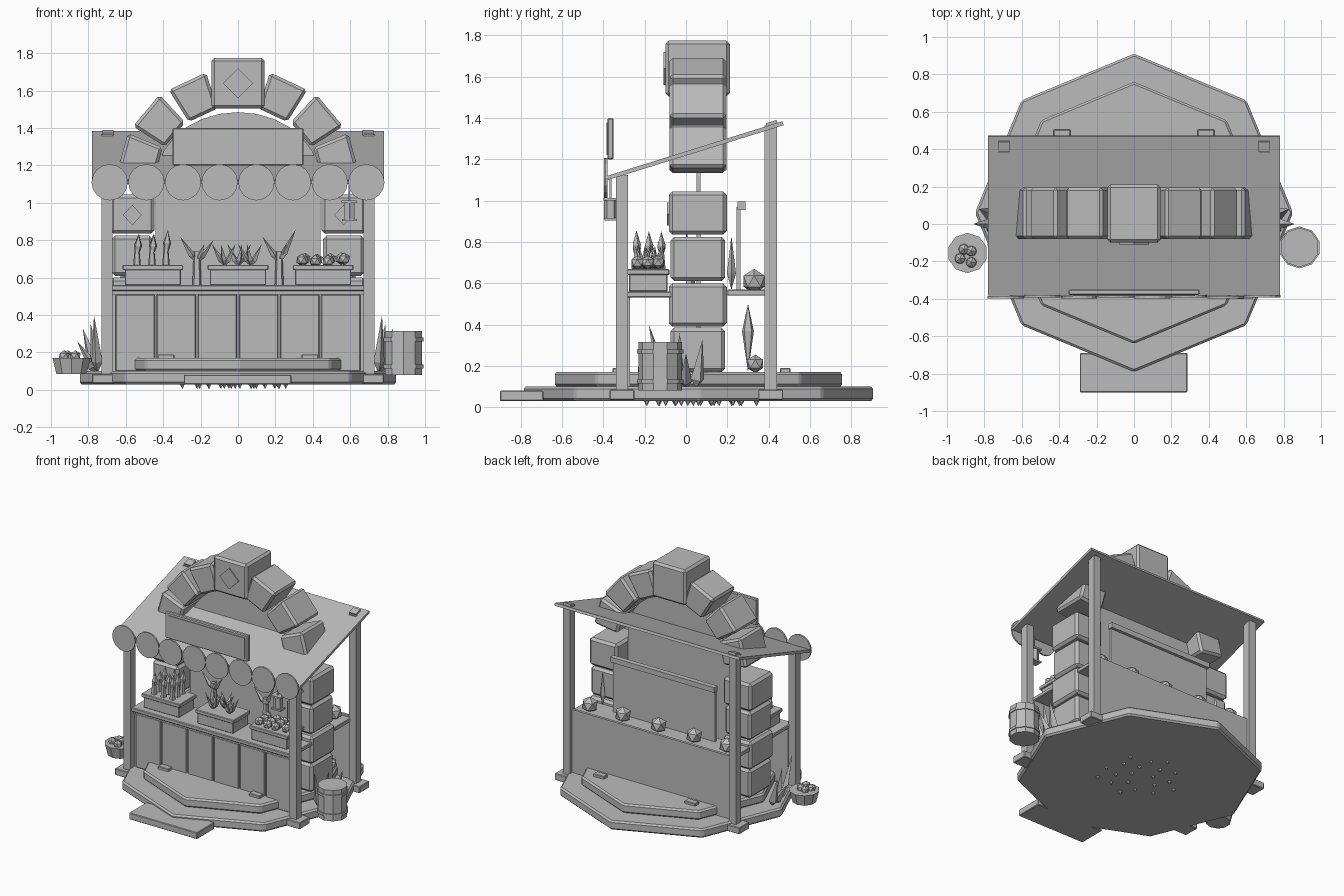
import bpy, bmesh, math, random
from mathutils import Matrix, Vector

if "Cube" in bpy.data.objects:
    bpy.data.objects.remove(bpy.data.objects["Cube"])

random.seed(4)
stone_grey = bpy.data.materials.new("plain_grey")
stone_grey.diffuse_color = (0.5, 0.5, 0.5, 1)
stone_grey.use_nodes = True
stone_grey.node_tree.nodes["Principled BSDF"].inputs["Base Color"].default_value = stone_grey.diffuse_color


def finish(name, bm, bevel=0.0, smooth=False):
    bmesh.ops.recalc_face_normals(bm, faces=bm.faces[:])
    me = bpy.data.meshes.new(name)
    bm.to_mesh(me)
    bm.free()
    me.materials.append(stone_grey)
    ob = bpy.data.objects.new(name, me)
    bpy.context.collection.objects.link(ob)
    if bevel:
        m = ob.modifiers.new("chamfer", 'BEVEL')
        m.width, m.segments = bevel, 1
    return ob


def box(name, x, y, z, bevel=0.0):
    """Box from (min, max) ranges."""
    bm = bmesh.new()
    c = Vector([(r[0] + r[1]) / 2 for r in (x, y, z)])
    s = [r[1] - r[0] for r in (x, y, z)]
    bmesh.ops.create_cube(bm, size=1, matrix=Matrix.Translation(c) @ Matrix.Diagonal((*s, 1)))
    return finish(name, bm, bevel)


def drum(name, loc, r1, r2, z0, z1, sides, bevel=0.0, turn=0.0):
    """Upright tapered cylinder."""
    bm = bmesh.new()
    mat = Matrix.Translation((loc[0], loc[1], (z0 + z1) / 2)) @ Matrix.Rotation(turn, 4, 'Z')
    bmesh.ops.create_cone(bm, cap_ends=True, segments=sides, radius1=r1, radius2=r2,
                          depth=z1 - z0, matrix=mat)
    return finish(name, bm, bevel)


def extrude_xz(name, pts, y0, y1, bevel=0.0):
    """Extrude an x-z outline along y."""
    bm = bmesh.new()
    f = bm.faces.new([bm.verts.new((x, y0, z)) for x, z in pts])
    ret = bmesh.ops.extrude_face_region(bm, geom=[f])
    vs = [v for v in ret['geom'] if isinstance(v, bmesh.types.BMVert)]
    bmesh.ops.translate(bm, vec=(0, y1 - y0, 0), verts=vs)
    return finish(name, bm, bevel)


def spike(name, base, tip, r, sides=4, waist=0.3):
    """Pointed shard, widest at the waist fraction of its length."""
    a, b = Vector(base), Vector(tip)
    q = (b - a).to_track_quat('Z', 'Y')
    bm = bmesh.new()
    ring = []
    for i in range(sides):
        t = math.tau * i / sides
        ring.append(bm.verts.new(a.lerp(b, waist) + q @ Vector((r * math.cos(t), r * math.sin(t), 0))))
    lo, hi = bm.verts.new(a), bm.verts.new(b)
    for i in range(sides):
        j = (i + 1) % sides
        bm.faces.new((ring[i], ring[j], hi))
        bm.faces.new((ring[j], ring[i], lo))
    return finish(name, bm)


def pebble(name, loc, r):
    bm = bmesh.new()
    bmesh.ops.create_icosphere(bm, subdivisions=1, radius=r, matrix=Matrix.Translation(loc))
    return finish(name, bm)


# Stepped octagonal platform
drum("lower_platform", (0, 0.06), 0.85, 0.85, 0.03, 0.10, 8, 0.012)
drum("upper_platform", (0, 0.06), 0.70, 0.70, 0.10, 0.17, 8, 0.012)
box("front_step", (-0.29, 0.285), (-0.90, -0.69), (0.03, 0.08), 0.004)
for s in (-1, 1):
    for y in (-0.33, 0.48):
        box("platform_block", (s * 0.385 - 0.045, s * 0.385 + 0.045), (y - 0.025, y + 0.025), (0.165, 0.19), 0.004)

# Posts and their feet
for s in (-1, 1):
    for y, top in ((-0.31, 1.125), (0.41, 1.365)):
        box("post", (s * 0.70 - 0.03, s * 0.70 + 0.03), (y - 0.03, y + 0.03), (0.08, top))
        box("post_foot", (s * 0.72 - 0.06, s * 0.72 + 0.06), (y - 0.06, y + 0.06), (0.035, 0.085), 0.004)

# Sloping roof and its clips
slope = math.atan2(0.265, 0.85)


def on_roof(name, x, y, size, lift):
    z = 1.11 + (y + 0.38) / 0.85 * 0.265 + lift
    bm = bmesh.new()
    bmesh.ops.create_cube(bm, size=1, matrix=Matrix.Translation((x, y, z))
                          @ Matrix.Rotation(slope, 4, 'X') @ Matrix.Diagonal((*size, 1)))
    return finish(name, bm)


on_roof("roof", 0, 0.045, (1.56, 0.89, 0.02), 0)
for s in (-1, 1):
    on_roof("roof_clip", s * 0.695, 0.415, (0.06, 0.055, 0.02), 0.015)

# Scalloped valance
for i in range(8):
    cx = -0.686 + i * 0.196
    extrude_xz("valance_disc", [(cx + 0.097 * math.cos(math.tau * k / 16), 1.11 + 0.097 * math.sin(math.tau * k / 16))
                                for k in range(16)], -0.398 + 0.006 * (i % 2), -0.386 + 0.006 * (i % 2))

# Sign board with raised rim
box("sign_board", (-0.35, 0.35), (-0.38, -0.35), (1.20, 1.40), 0.006)
box("sign_face", (-0.325, 0.325), (-0.385, -0.379), (1.222, 1.378))

# Stone columns
for s in (-1, 1):
    for i, (z0, z1) in enumerate(((0.17, 0.385), (0.39, 0.60), (0.61, 0.825), (0.835, 1.045))):
        d = 0.008 * (i % 2)
        box("column_stone", (s * 0.565 - 0.11 - d, s * 0.565 + 0.11 + d), (-0.075 - d, 0.19 + d), (z0, z1), 0.018)
    extrude_xz("column_diamond", [(s * 0.565 + a * 0.05, 0.935 + b * 0.055)
                                  for a, b in ((1, 0), (0, 1), (-1, 0), (0, -1))], -0.092, -0.08)

# Arch stones and keystone
for s in (-1, 1):
    for deg in (25, 50, 75):
        a = math.radians(deg)
        cx, cz = 0.54 * math.sin(a), 1.112 + 0.494 * math.cos(a)
        pts = []
        for t, r in ((-0.11, 0.10), (0.11, 0.10), (0.085, -0.10), (-0.085, -0.10)):
            pts.append((s * (cx + t * math.cos(a) + r * math.sin(a)), cz - t * math.sin(a) + r * math.cos(a)))
        extrude_xz("arch_stone", pts, -0.08, 0.195, 0.016)
box("keystone", (-0.142, 0.142), (-0.10, 0.212), (1.505, 1.775), 0.016)
extrude_xz("keystone_diamond", [(0.08, 1.64), (0, 1.72), (-0.08, 1.64), (0, 1.56)], -0.109, -0.10)

# Round-topped panel between the columns
arc = [(0.44 * math.cos(math.pi * k / 14), 1.12 + 0.365 * math.sin(math.pi * k / 14)) for k in range(15)]
extrude_xz("arched_panel", arc + [(-0.44, 0.17), (0.44, 0.17)], 0.05, 0.07)

# Counter: planks, rail and top
box("counter_back_board", (-0.67, 0.67), (-0.285, -0.27), (0.10, 0.53))
for i in range(6):
    x = -0.66 + i * 0.22
    box("counter_plank", (x + 0.005, x + 0.215), (-0.30, -0.28), (0.10, 0.51), 0.005)
box("counter_rail", (-0.67, 0.67), (-0.305, -0.27), (0.51, 0.53))
box("counter_top", (-0.675, 0.675), (-0.325, -0.065), (0.53, 0.56), 0.005)

# Crates with rims
for cx in (-0.455, 0, 0.455):
    box("crate", (cx - 0.15, cx + 0.15), (-0.275, -0.09), (0.56, 0.645), 0.004)
    box("crate_rim", (cx - 0.162, cx + 0.162), (-0.285, -0.08), (0.64, 0.668), 0.004)

# Goods: upright bundles, spiky stars, round fruit
for x in (-0.54, -0.46, -0.385):
    for y in (-0.24, -0.18, -0.12):
        t = random.uniform(0.82, 0.86)
        spike("bundle_head", (x, y, 0.70), (x + 0.01, y, t), 0.022, 5, 0.55)
        drum("bundle_stem", (x, y), 0.022, 0.012, 0.66, 0.77, 5)
for cx, cy in ((-0.07, -0.2), (0.0, -0.15), (0.07, -0.2)):
    for k in range(5):
        a = math.tau * k / 5 + cx * 9
        spike("star_spike", (cx, cy, 0.66), (cx + 0.07 * math.cos(a), cy + 0.05 * math.sin(a), 0.78), 0.016)
for i in range(12):
    x, y = 0.35 + 0.07 * (i % 4), -0.235 + 0.05 * (i // 4)
    pebble("fruit", (x + random.uniform(-0.01, 0.01), y, 0.685 + random.uniform(0, 0.018)), 0.034)

# Rear wall, shelf and hanging board
box("rear_wall", (-0.68, 0.68), (0.395, 0.415), (0.10, 0.58))
box("rear_shelf", (-0.68, 0.68), (0.20, 0.395), (0.54, 0.57), 0.004)
box("hanging_board", (-0.43, 0.43), (0.245, 0.265), (0.57, 0.97))
box("hanging_board_rail", (-0.44, 0.44), (0.25, 0.288), (0.955, 0.995))

# Shelf goods: forked sprigs and rocks
for s in (-1, 1):
    x = s * 0.22
    drum("sprig_stem", (x, 0.02), 0.025, 0.018, 0.56, 0.74, 5)
    for dx, z in ((-0.09, 0.82), (0.09, 0.86 if s > 0 else 0.80), (0.04, 0.78)):
        spike("sprig_leaf", (x, 0.02, 0.68), (x + dx, 0.0, z), 0.018)
for x in (-0.58, -0.3, 0.0, 0.3, 0.58):
    pebble("shelf_rock", (x, 0.33, 0.61), 0.06)
for s in (-1, 1):
    spike("shelf_shard", (s * 0.55, 0.22, 0.57), (s * 0.55, 0.22, 0.83), 0.022)
    spike("stored_bundle", (s * 0.55, 0.30, 0.17), (s * 0.55, 0.30, 0.50), 0.03, 5, 0.6)
    pebble("stored_rock", (s * 0.55, 0.335, 0.21), 0.045)

# Lantern hanging at the front
drum("lantern", (0.595, -0.365), 0.033, 0.033, 0.91, 1.0, 6)
box("lantern_lid", (0.553, 0.637), (-0.40, -0.33), (1.0, 1.012))
box("lantern_base", (0.555, 0.635), (-0.395, -0.335), (0.903, 0.915))
box("lantern_hook", (0.59, 0.60), (-0.37, -0.36), (1.01, 1.11))

# Barrel and its hoops
drum("barrel", (0.885, -0.125), 0.105, 0.105, 0.08, 0.315, 10)
for z in (0.115, 0.26):
    drum("barrel_hoop", (0.885, -0.125), 0.112, 0.112, z, z + 0.02, 10)

# Basket of fruit
drum("basket", (-0.89, -0.155), 0.085, 0.107, 0.085, 0.17, 10)
for dx, dy in ((-0.04, -0.02), (0.02, -0.04), (0.02, 0.02), (-0.02, 0.03)):
    pebble("basket_fruit", (-0.89 + dx, -0.165 + dy, 0.18), 0.032)

# Shards beside the stall
for s in (-1, 1):
    for x, y, tx, ty, h, r in ((0.75, -0.1, 0.77, -0.18, 0.40, 0.03), (0.75, 0.0, 0.86, 0.0, 0.26, 0.03),
                               (0.76, 0.05, 0.83, 0.08, 0.33, 0.035), (0.75, -0.04, 0.79, -0.03, 0.36, 0.03)):
        spike("side_shard", (s * x, y, 0.09), (s * tx, ty, h), r, 4, 0.2)

# Small studs under the platform
for i in range(20):
    a, d = i * 2.4, 0.07 * math.sqrt(i + 1)
    x, y = d * math.cos(a), 0.06 + d * math.sin(a) * 0.9
    spike("underside_stud", (x, y, 0.04), (x, y, 0.005), 0.014, 5, 0.3)
